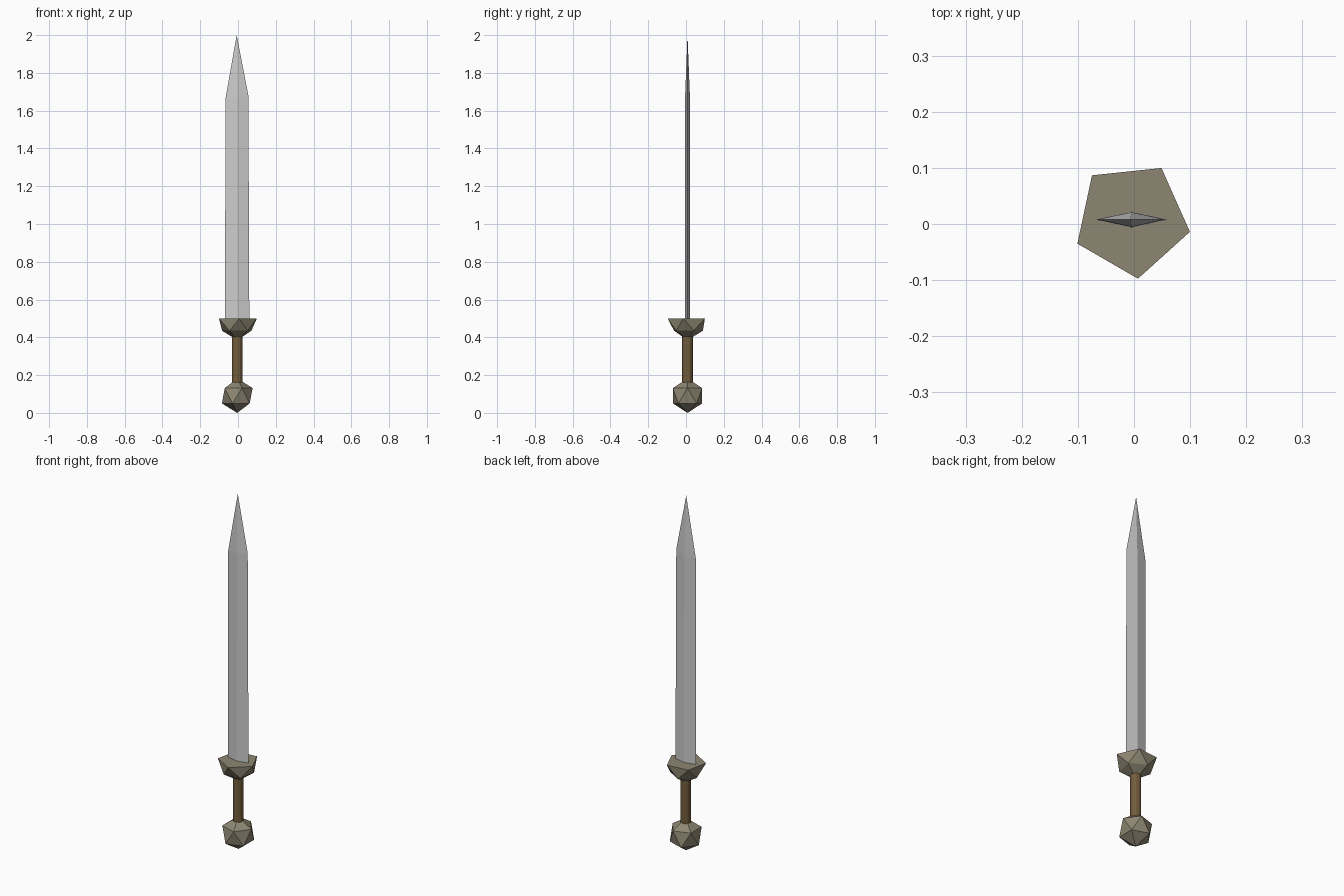
import bpy, bmesh
from math import cos, sin, pi, radians
from mathutils import Matrix

if "Cube" in bpy.data.objects:
    bpy.data.objects.remove(bpy.data.objects["Cube"])

CX, CY = -0.004, 0.008  # sword axis


def material(name, rgb):
    m = bpy.data.materials.new(name)
    m.diffuse_color = (*rgb, 1)
    m.use_nodes = True
    m.node_tree.nodes["Principled BSDF"].inputs["Base Color"].default_value = m.diffuse_color
    return m


def ring(n, radius, z, start=0.0):
    return [(CX + radius * cos(radians(start) + 2 * pi * i / n),
             CY + radius * sin(radians(start) + 2 * pi * i / n), z) for i in range(n)]


def finish(bm, name, mat=None):
    bmesh.ops.recalc_face_normals(bm, faces=bm.faces)
    me = bpy.data.meshes.new(name)
    bm.to_mesh(me)
    bm.free()
    ob = bpy.data.objects.new(name, me)
    bpy.context.collection.objects.link(ob)
    if mat:
        me.materials.append(mat)
    return ob


def hull(name, points, mat=None):
    """Convex part from a few cross-section points."""
    bm = bmesh.new()
    for p in points:
        bm.verts.new(p)
    bmesh.ops.convex_hull(bm, input=bm.verts)
    bmesh.ops.dissolve_limit(bm, angle_limit=radians(0.3), verts=bm.verts, edges=bm.edges)
    return finish(bm, name, mat)


bronze = material("bronze", (0.27, 0.24, 0.17))
wood = material("wood", (0.17, 0.11, 0.045))

# Pommel: plain icosahedron
bm = bmesh.new()
bmesh.ops.create_icosphere(bm, subdivisions=1, radius=0.091,
                           matrix=Matrix.Translation((CX, CY, 0.091)))
finish(bm, "pommel", bronze)

# Grip
bm = bmesh.new()
bmesh.ops.create_cone(bm, cap_ends=True, segments=12, radius1=0.028, radius2=0.028,
                      depth=0.29, matrix=Matrix.Translation((CX, CY, 0.275)))
finish(bm, "grip", wood)

# Guard: icosahedron cut flat at its widened upper ring
hull("guard", ring(5, 0.106, 0.5, -12) + ring(5, 0.082, 0.435, 24) + [(CX, CY, 0.385)], bronze)

# Blade: diamond section running to a point
bm = bmesh.new()
sections = [[(-0.068, CY), (CX, -0.006), (0.06, CY), (CX, 0.022)],
            [(-0.067, CY), (CX, -0.005), (0.055, CY), (CX, 0.021)]]
heights = [(0.49,) * 4, (1.66, 1.67, 1.68, 1.67)]
base, shoulder = [[bm.verts.new((x, y, z)) for (x, y), z in zip(s, h)]
                  for s, h in zip(sections, heights)]
tip = bm.verts.new((-0.007, CY, 2.0))
bm.faces.new(base)
for i in range(4):
    j = (i + 1) % 4
    bm.faces.new((base[i], base[j], shoulder[j], shoulder[i]))
    bm.faces.new((shoulder[i], shoulder[j], tip))
finish(bm, "blade")
